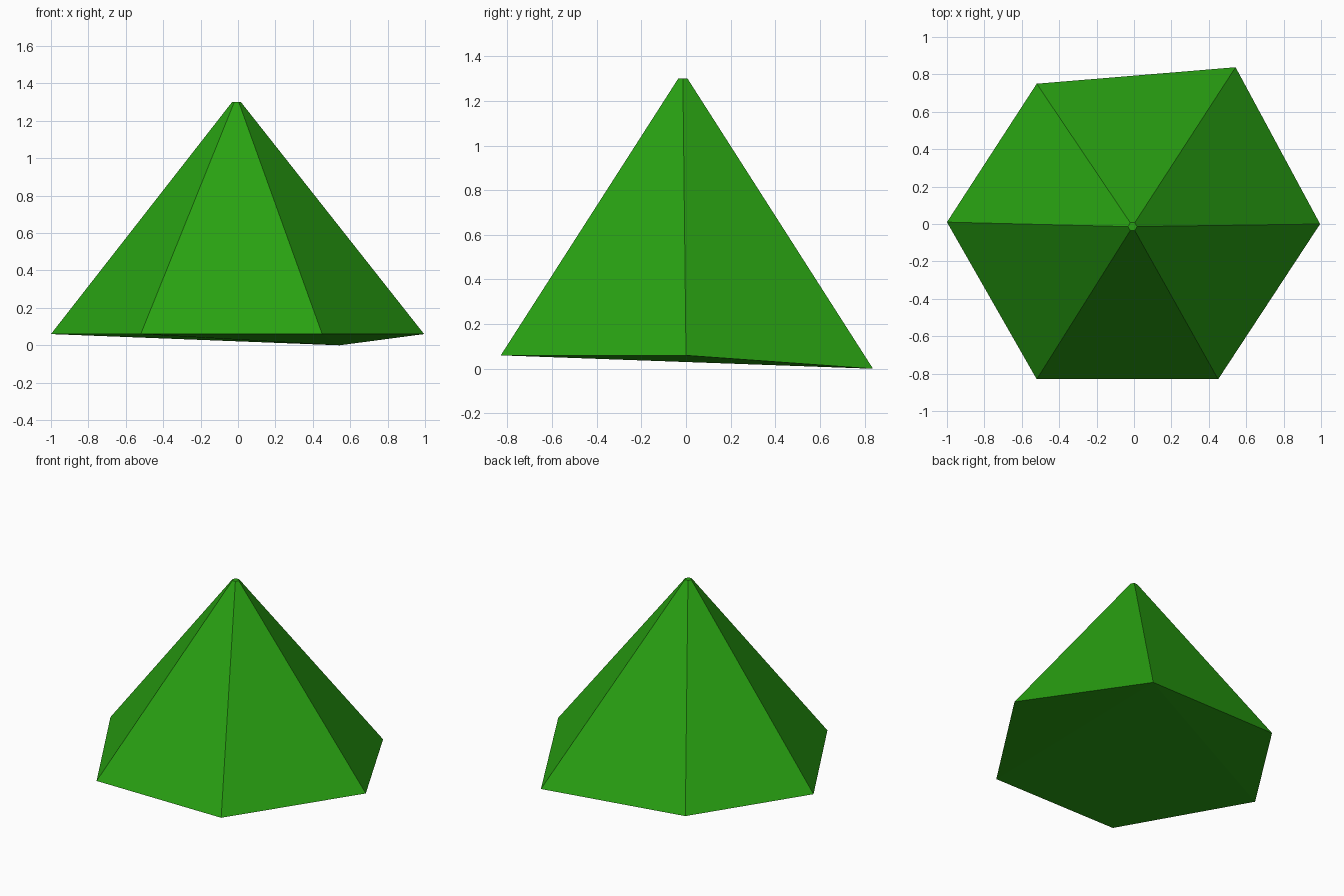
import bpy, bmesh, math

if "Cube" in bpy.data.objects:
    bpy.data.objects.remove(bpy.data.objects["Cube"])

green = bpy.data.materials.new("leaf green")
green.diffuse_color = (0.022, 0.36, 0.006, 1)
green.use_nodes = True
green.node_tree.nodes["Principled BSDF"].inputs["Base Color"].default_value = green.diffuse_color

# Slightly irregular six-sided base, counter-clockwise; one corner dips to the ground
base = [(0.995, 0.0, 0.06), (0.543, 0.838, 0.0), (-0.52, 0.75, 0.06),
        (-1.0, 0.01, 0.06), (-0.52, -0.83, 0.06), (0.45, -0.83, 0.06)]

bm = bmesh.new()
low = [bm.verts.new(p) for p in base]

# Tiny flat hexagon at the tip
top = [bm.verts.new((-0.008 + 0.024 * math.cos(i * math.pi / 3),
                     -0.014 + 0.024 * math.sin(i * math.pi / 3), 1.3))
       for i in range(6)]
bm.faces.new(top)

# Sloping sides
for i in range(6):
    j = (i + 1) % 6
    bm.faces.new((low[i], low[j], top[j], top[i]))

# Underside fanned from the dipped corner
for k in range(2, 6):
    bm.faces.new((low[1], low[(k + 1) % 6], low[k]))

bmesh.ops.recalc_face_normals(bm, faces=bm.faces[:])
mesh = bpy.data.meshes.new("foliage_cone")
bm.to_mesh(mesh)
bm.free()
mesh.materials.append(green)
bpy.context.collection.objects.link(bpy.data.objects.new("foliage_cone", mesh))
